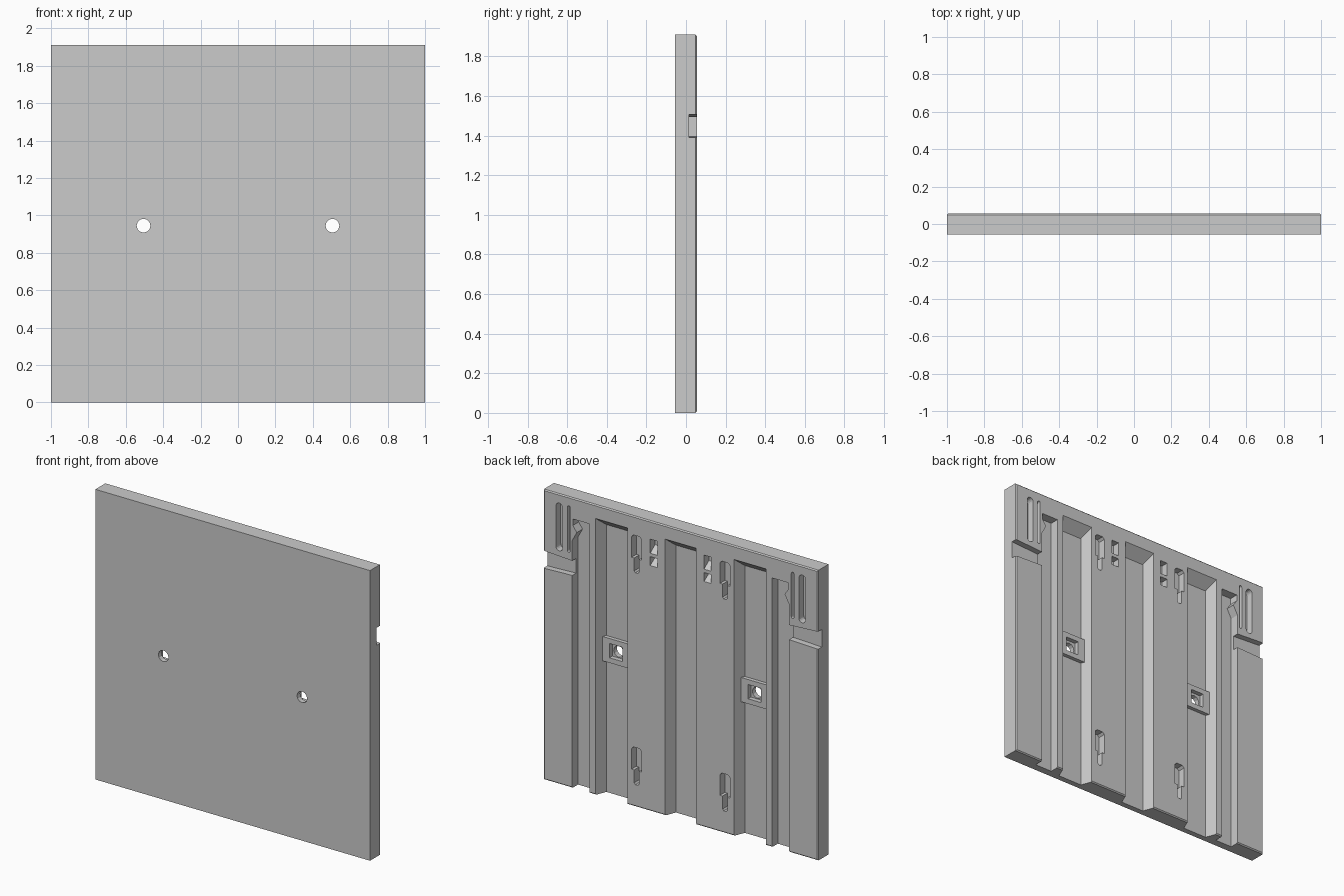
import bpy, bmesh, math

if "Cube" in bpy.data.objects:
    bpy.data.objects.remove(bpy.data.objects["Cube"])

Y = 0.055      # half thickness of the panel
H = 1.91       # panel height
DEEP = 0.072   # depth of the main channels


def new_object(name, bm):
    bmesh.ops.recalc_face_normals(bm, faces=bm.faces)
    mesh = bpy.data.meshes.new(name)
    bm.to_mesh(mesh)
    bm.free()
    ob = bpy.data.objects.new(name, mesh)
    bpy.context.collection.objects.link(ob)
    return ob


def loft(name, back, y_back, deep, y_deep):
    """Solid between two x-z outlines at different y."""
    bm = bmesh.new()
    a = [bm.verts.new((x, y_back, z)) for x, z in back]
    b = [bm.verts.new((x, y_deep, z)) for x, z in deep]
    bm.faces.new(a)
    bm.faces.new(b[::-1])
    n = len(a)
    for i in range(n):
        j = (i + 1) % n
        bm.faces.new((a[i], b[i], b[j], a[j]))
    return new_object(name, bm)


def rect(x0, x1, z0, z1):
    return [(x0, z0), (x1, z0), (x1, z1), (x0, z1)]


def capsule(x, r, z0, z1, steps=8):
    top = [(x + r * math.cos(math.pi * i / steps), z1 - r + r * math.sin(math.pi * i / steps))
           for i in range(steps + 1)]
    return top + [(2 * x - px, z0 + z1 - pz) for px, pz in top]


def keyhole(x, z):
    w, n, c = 0.036, 0.017, 0.014
    return [(x - n, z - 0.235), (x - n / 2, z - 0.245), (x + n / 2, z - 0.245), (x + n, z - 0.235),
            (x + n, z - 0.15), (x + w, z - 0.15), (x + w, z - c), (x + w - c, z),
            (x - w + c, z), (x - w, z - c), (x - w, z - 0.15), (x - n, z - 0.15)]


def combine(body, tool, operation):
    mod = body.modifiers.new(operation.lower(), 'BOOLEAN')
    mod.operation = operation
    mod.solver = 'EXACT'
    mod.object = tool
    bpy.context.view_layer.objects.active = body
    bpy.ops.object.modifier_apply(modifier=mod.name)
    bpy.data.objects.remove(tool, do_unlink=True)


def flip(points, s):
    return [(s * x, z) for x, z in points]


# Panel slab with a fine chamfer round the back face
bm = bmesh.new()
bmesh.ops.create_cube(bm, size=1)
for v in bm.verts:
    v.co = (v.co.x * 2, v.co.y * 2 * Y, (v.co.z + 0.5) * H)
rim = [e for e in bm.edges if all(v.co.y > 0 for v in e.verts)]
bmesh.ops.bevel(bm, geom=rim, offset=0.007, segments=1, affect='EDGES')
panel = new_object("wall_panel", bm)


def cut(back, depth, deep=None, s=1):
    combine(panel, loft("cutter", flip(back, s), Y + 0.01, flip(deep or back, s), Y - depth),
            'DIFFERENCE')


def channel(x0, x1, s=1):
    """Wide channel with sloping sides and top, open at the bottom."""
    k = 0.028
    cut(rect(x0 - 0.004, x1 + 0.004, -0.1, 1.828), DEEP,
        rect(x0 + k, x1 - k, -0.1, 1.76), s)


channel(-0.113, 0.113)

for s in (1, -1):
    # Main channel and the outer channel with its pointed latch
    channel(0.388, 0.62, s)
    cut([(0.665, -0.1), (0.79, -0.1), (0.79, 1.63), (0.757, 1.69),
         (0.785, 1.73), (0.785, 1.772), (0.665, 1.772)], 0.06, s=s)
    # Notch across the side strip
    cut([(0.78, 1.40), (1.05, 1.39), (1.05, 1.51), (0.78, 1.495)], 0.04, s=s)
    # Long rounded slot and thin latch slot
    cut(capsule(0.885, 0.024, 1.535, 1.85), 0.05, s=s)
    cut(capsule(0.815, 0.010, 1.545, 1.85), 0.05, s=s)
    # Upper and lower keyholes
    for z in (1.785, 0.39):
        cut(keyhole(0.322, z), 0.05, s=s)
    # Two ramped catch pockets
    for z0, z1, zr in ((1.69, 1.79, 1.735), (1.61, 1.675, 1.65)):
        cut(rect(0.17, 0.222, z0, z1), 0.05, rect(0.17, 0.222, zr, z1), s)
    # Screw boss in the channel, with square pocket and through hole
    boss = loft("screw_boss", flip(rect(0.405, 0.603, 0.87, 1.03), s), Y - DEEP + 0.025,
                flip(rect(0.405, 0.603, 0.87, 1.03), s), Y - DEEP - 0.015)
    combine(panel, boss, 'UNION')
    cut(rect(0.458, 0.552, 0.903, 0.997), DEEP + 0.005, s=s)
    cut([(0.505 + 0.037 * math.cos(math.tau * i / 12), 0.945 + 0.037 * math.sin(math.tau * i / 12))
         for i in range(12)], 0.15, s=s)
